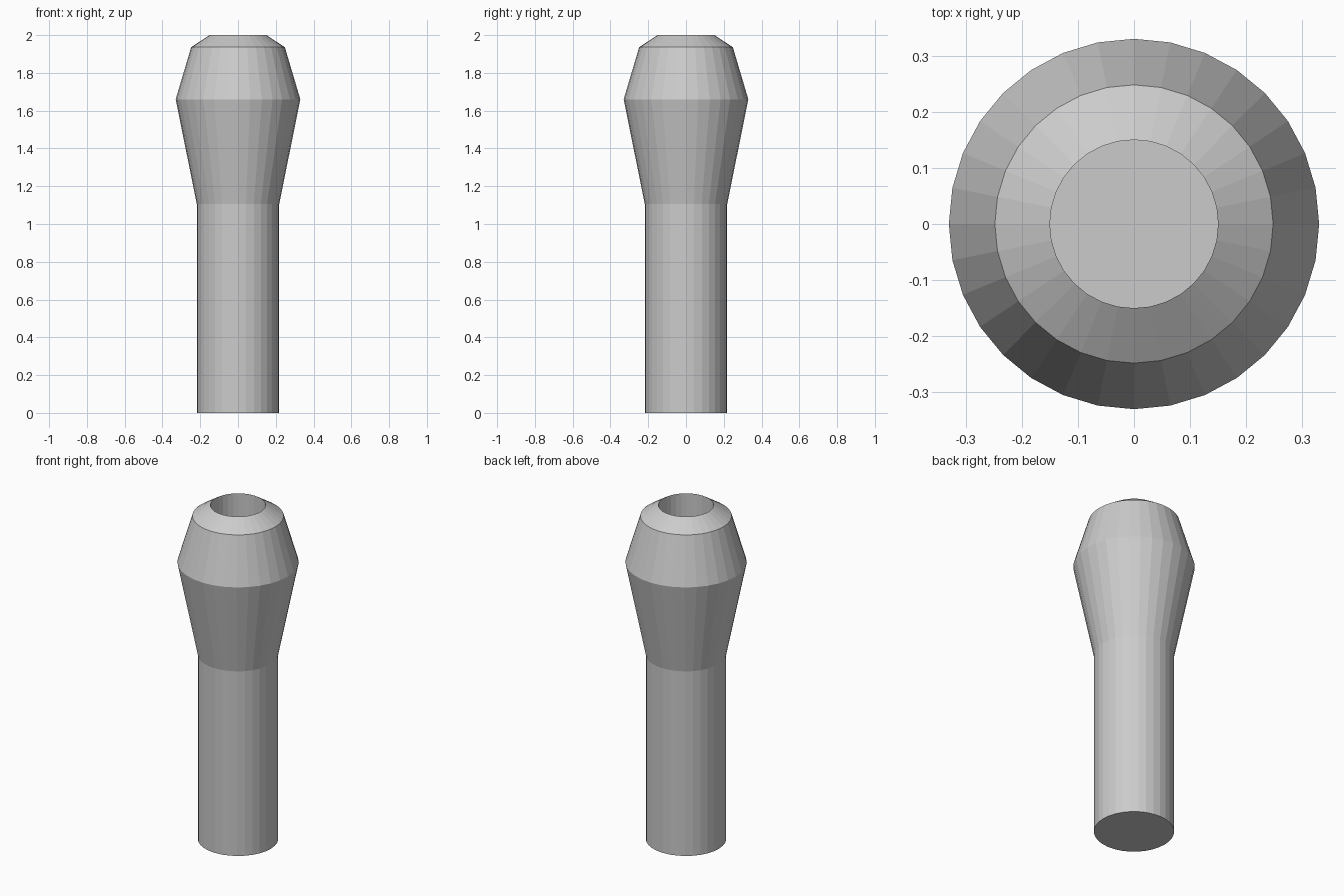
import bpy, bmesh, math

if "Cube" in bpy.data.objects:
    bpy.data.objects.remove(bpy.data.objects["Cube"])

SIDES = 32

# Half profile (radius, height): shaft, flared head, shoulder, rim, then the bore
PROFILE = [(0.218, 0.0), (0.218, 1.105), (0.33, 1.66), (0.248, 1.936),
           (0.15, 2.0), (0.15, 1.6)]


def lathe(name, profile, sides):
    """Revolve a profile around z and cap both ends with flat faces."""
    bm = bmesh.new()
    rings = []
    for r, z in profile:
        rings.append([bm.verts.new((r * math.cos(math.tau * i / sides),
                                    r * math.sin(math.tau * i / sides), z))
                      for i in range(sides)])
    for low, high in zip(rings, rings[1:]):
        for i in range(sides):
            j = (i + 1) % sides
            bm.faces.new((low[i], low[j], high[j], high[i]))
    bm.faces.new(rings[0][::-1])   # underside
    bm.faces.new(rings[-1])        # bore floor
    mesh = bpy.data.meshes.new(name)
    bm.to_mesh(mesh)
    bm.free()
    obj = bpy.data.objects.new(name, mesh)
    bpy.context.collection.objects.link(obj)
    return obj


# Hollow-topped handle, flat shaded
lathe("flared_handle", PROFILE, SIDES)
